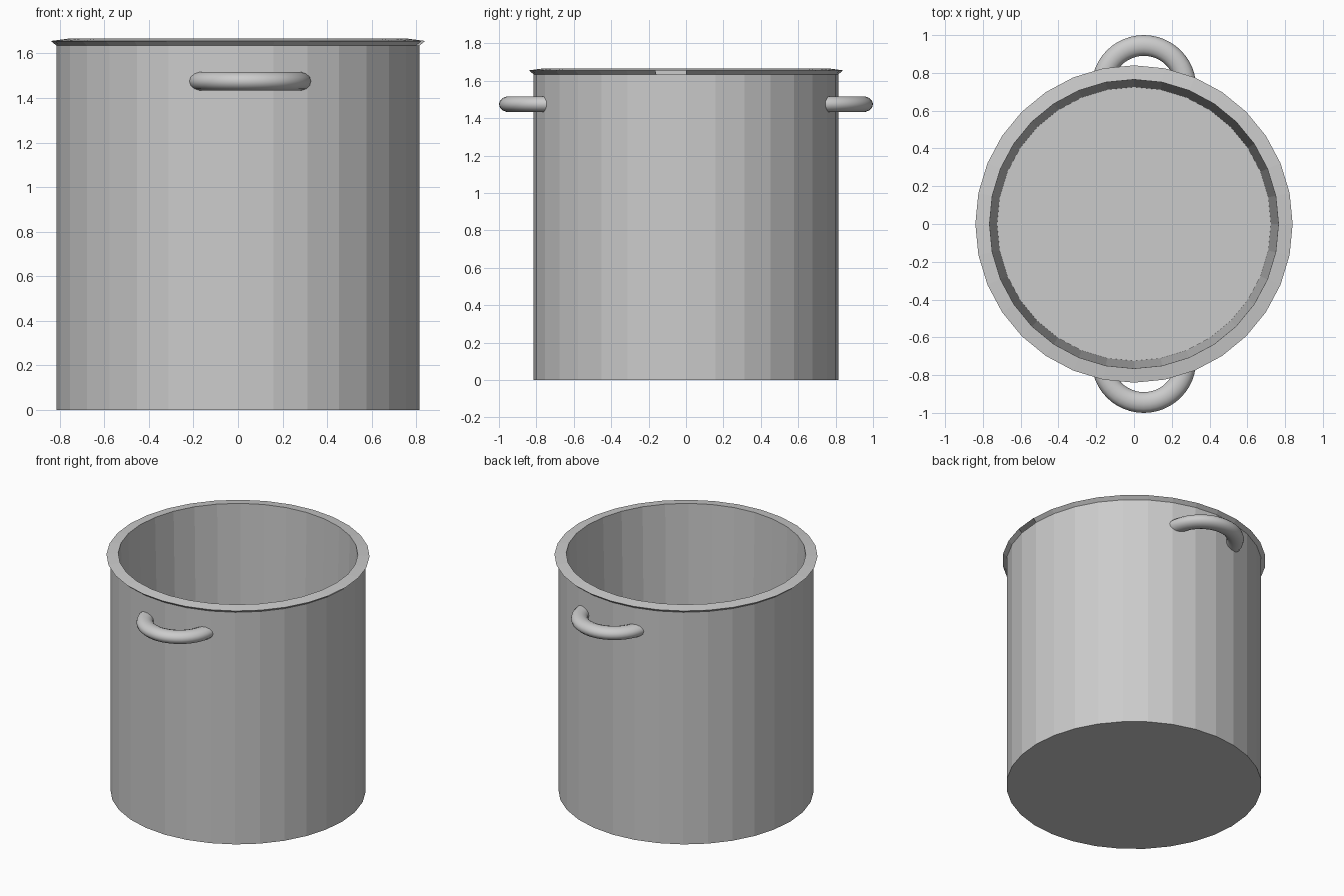
import bpy, bmesh
from math import sin, cos, pi, tau, hypot, sqrt

if "Cube" in bpy.data.objects:
    bpy.data.objects.remove(bpy.data.objects["Cube"])

SIDES = 32


def make_object(name, bm):
    mesh = bpy.data.meshes.new(name)
    bmesh.ops.recalc_face_normals(bm, faces=bm.faces)
    bm.to_mesh(mesh)
    bm.free()
    obj = bpy.data.objects.new(name, mesh)
    bpy.context.collection.objects.link(obj)
    return obj


# Pot body: outer wall, flared rim and tapered inner wall turned around z
profile = [(0.815, 0.0), (0.815, 1.635), (0.84, 1.656), (0.765, 1.666), (0.725, 0.006)]
bm = bmesh.new()
rings = [[bm.verts.new((r * cos(tau * i / SIDES), r * sin(tau * i / SIDES), z))
          for i in range(SIDES)] for r, z in profile]
for k, (a, b) in enumerate(zip(rings, rings[1:])):
    for i in range(SIDES):
        # one panel under the rim is left open on the +x side
        if k == 1 and i == SIDES - 1:
            continue
        j = (i + 1) % SIDES
        bm.faces.new((a[i], a[j], b[j], b[i]))
# Underside and pot floor
bm.faces.new(rings[0][::-1])
bm.faces.new(rings[-1])
make_object("pot_body", bm)


# Handles: half rings with an oval section, ends buried in the wall
def handle(name, side):
    cx, cy, cz = 0.052, 0.723, 1.475
    ring_r, half_w, half_h = 0.222, 0.055, 0.043
    steps, section = 24, 14
    bm = bmesh.new()
    loops = []
    for s in range(steps + 1):
        t = pi * s / steps
        loop = []
        for k in range(section):
            p = tau * k / section
            r = ring_r + half_w * cos(p)
            x, y = cx + r * cos(t), cy + r * sin(t)
            if hypot(x, y) < 0.785:
                y = sqrt(0.785 ** 2 - x * x)
            loop.append(bm.verts.new((x, side * y, cz + half_h * sin(p))))
        loops.append(loop)
    for a, b in zip(loops, loops[1:]):
        for k in range(section):
            j = (k + 1) % section
            bm.faces.new((a[k], a[j], b[j], b[k]))
    obj = make_object(name, bm)
    obj.data.shade_smooth()


handle("front_handle", -1)
handle("back_handle", 1)
